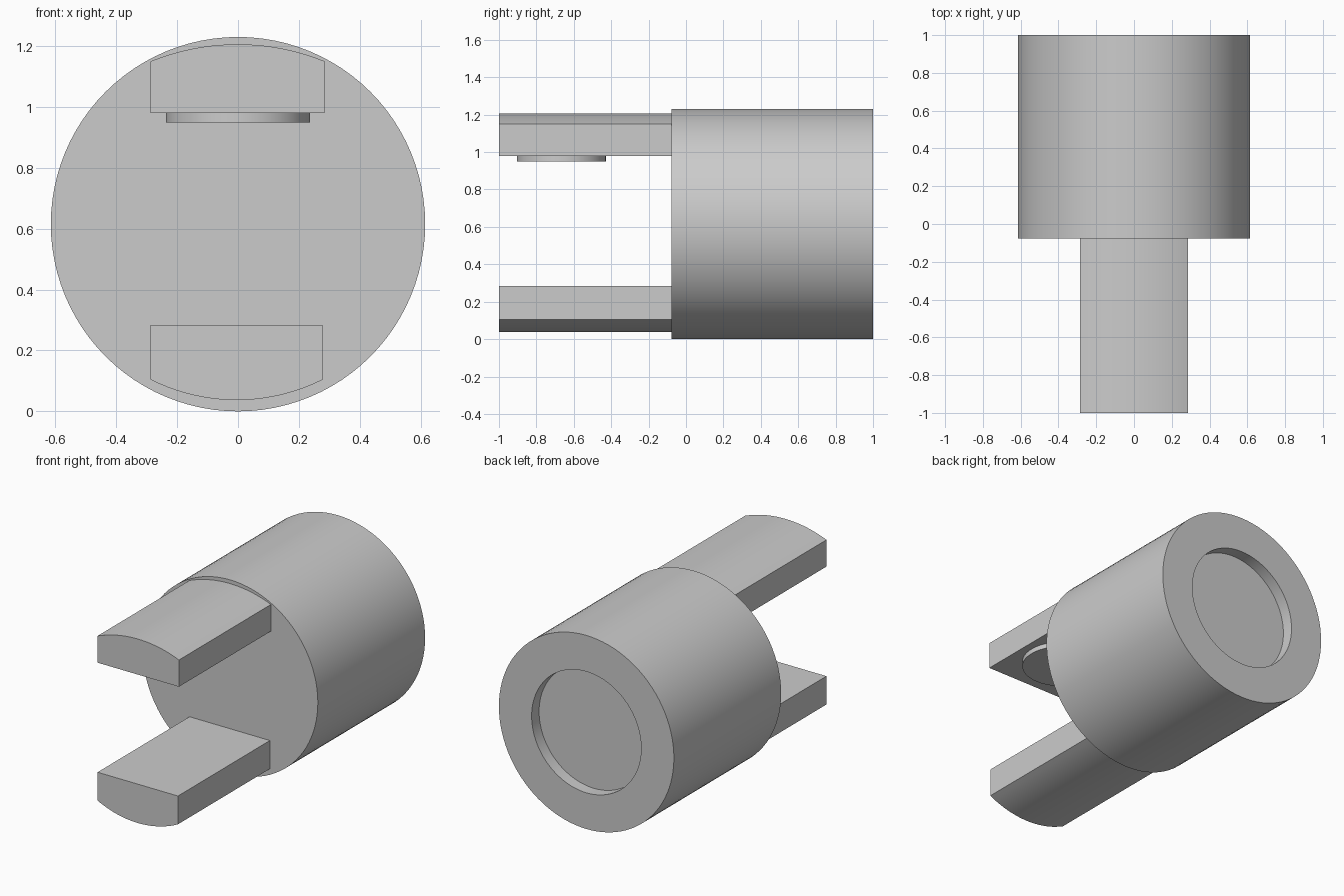
import bpy
import math

if "Cube" in bpy.data.objects:
    bpy.data.objects.remove(bpy.data.objects["Cube"], do_unlink=True)

grey = bpy.data.materials.new("light_grey")
grey.use_nodes = True
grey.diffuse_color = (0.6, 0.6, 0.6, 1)
grey.node_tree.nodes["Principled BSDF"].inputs["Base Color"].default_value = (0.6, 0.6, 0.6, 1)

R = 0.615  # body radius, also the height of its axis


def finish(obj, name):
    obj.name = name
    obj.data.materials.clear()
    obj.data.materials.append(grey)
    bpy.ops.object.select_all(action='DESELECT')
    obj.select_set(True)
    bpy.context.view_layer.objects.active = obj
    bpy.ops.object.shade_smooth_by_angle(angle=math.radians(25))
    return obj


def extrude_y(name, profile, y0, y1):
    """Prism from an x-z outline, running along y."""
    n = len(profile)
    verts = [(x, y, z) for y in (y0, y1) for x, z in profile]
    faces = [tuple(range(n)), tuple(range(2 * n - 1, n - 1, -1))]
    faces += [(i, i + n, (i + 1) % n + n, (i + 1) % n) for i in range(n)]
    mesh = bpy.data.meshes.new(name)
    mesh.from_pydata(verts, [], faces)
    obj = bpy.data.objects.new(name, mesh)
    bpy.context.collection.objects.link(obj)
    return finish(obj, name)


def revolve_body(name, profile, segments=96):
    """Closed solid from (radius, y) rings around the body axis."""
    verts, faces = [], []
    for r, y in profile:
        for i in range(segments):
            a = 2 * math.pi * i / segments
            verts.append((r * math.cos(a), y, R + r * math.sin(a)))
    for k in range(len(profile) - 1):
        for i in range(segments):
            j = (i + 1) % segments
            a, b = k * segments, (k + 1) * segments
            faces.append((a + i, b + i, b + j, a + j))
    faces.append(tuple(range(segments)))
    last = (len(profile) - 1) * segments
    faces.append(tuple(last + i for i in reversed(range(segments))))
    mesh = bpy.data.meshes.new(name)
    mesh.from_pydata(verts, [], faces)
    obj = bpy.data.objects.new(name, mesh)
    bpy.context.collection.objects.link(obj)
    return finish(obj, name)


def prong_outline(x0, x1, flat, edge, crown, steps=20):
    """Flat inner side, arched outer side."""
    half, sag = (x1 - x0) / 2, crown - edge
    radius = (half ** 2 + sag ** 2) / (2 * abs(sag))
    sign = math.copysign(1, sag)
    points = [(x0, flat), (x1, flat)]
    for i in range(steps + 1):
        t = half * (1 - 2 * i / steps)
        drop = radius - math.sqrt(radius ** 2 - t ** 2)
        points.append(((x0 + x1) / 2 + t, crown - sign * drop))
    return points if sign > 0 else points[::-1]


# Cylinder body with a round recess in its back
revolve_body("body", [(R, -0.077), (R, 1), (0.385, 1), (0.385, 0.925)])

# Two prongs reaching forward
extrude_y("upper_prong", prong_outline(-0.287, 0.285, 0.98, 1.15, 1.206), -1, -0.077)
extrude_y("lower_prong", prong_outline(-0.287, 0.278, 0.284, 0.104, 0.037), -1, -0.077)

# Round pad under the upper prong
bpy.ops.mesh.primitive_cylinder_add(vertices=64, radius=0.237, depth=0.032,
                                    location=(0, -0.666, 0.965))
finish(bpy.context.object, "round_pad")
